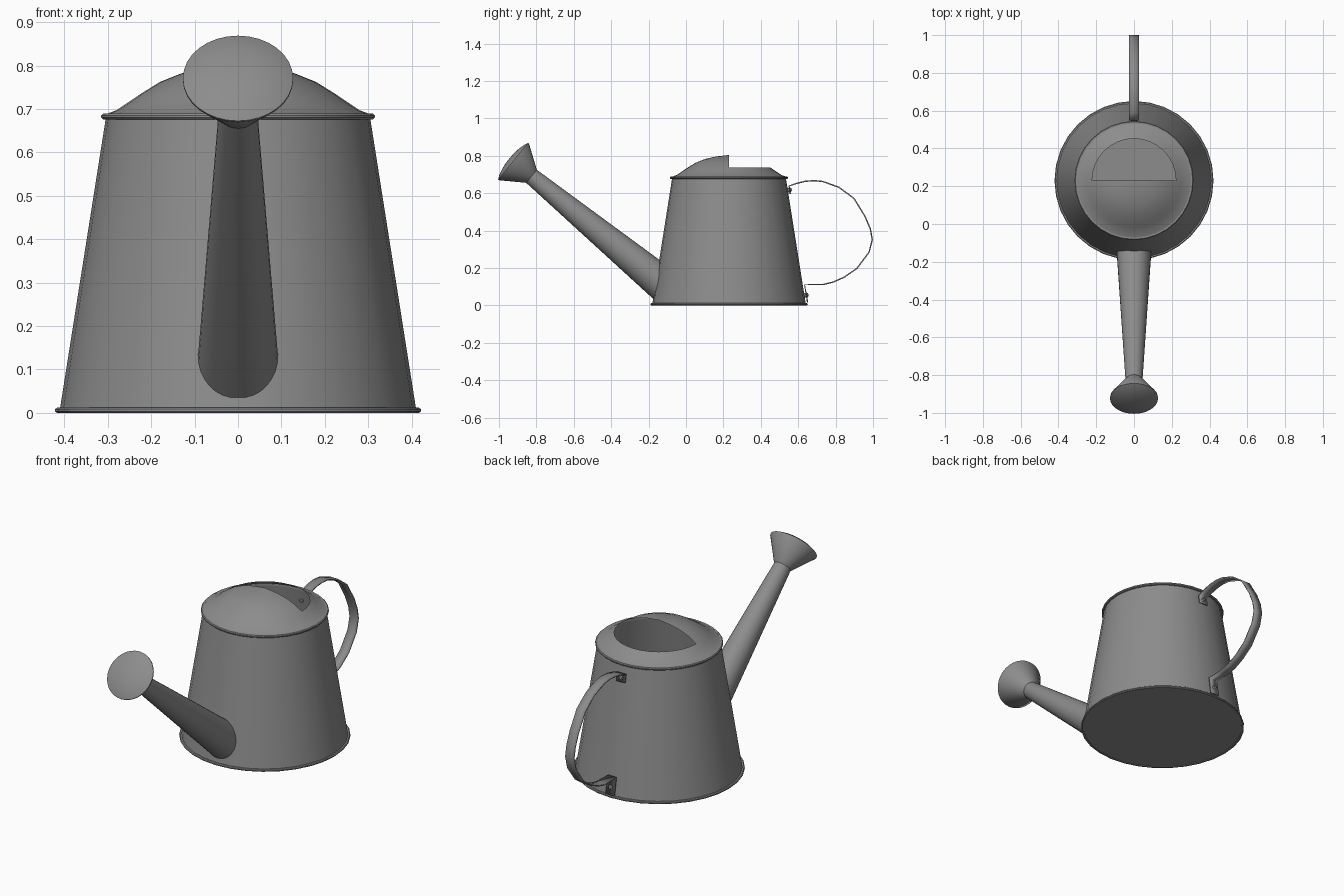
import bpy, bmesh, math
from mathutils import Matrix, Vector

cube = bpy.data.objects.get("Cube")
if cube:
    bpy.data.objects.remove(cube, do_unlink=True)

metal = bpy.data.materials.new("grey metal")
metal.use_nodes = True
GREY = (0.26, 0.265, 0.26, 1)
metal.diffuse_color = GREY
for node in metal.node_tree.nodes:
    if node.type == 'BSDF_PRINCIPLED':
        node.inputs["Base Color"].default_value = GREY

CY = 0.23      # body centre along y
SEG = 32


def body_radius(z):
    return 0.411 - 0.157 * z


def finish(name, bm):
    bmesh.ops.remove_doubles(bm, verts=bm.verts, dist=1e-5)
    mesh = bpy.data.meshes.new(name)
    bm.to_mesh(mesh)
    bm.free()
    mesh.materials.append(metal)
    obj = bpy.data.objects.new(name, mesh)
    bpy.context.collection.objects.link(obj)
    bpy.ops.object.select_all(action='DESELECT')
    obj.select_set(True)
    bpy.context.view_layer.objects.active = obj
    bpy.ops.object.shade_smooth_by_angle(angle=math.radians(35))
    return obj


def lathe(profile, matrix, seg=SEG, closed=False):
    """Turn (radius, height) points about local z; an upward profile faces out."""
    bm = bmesh.new()
    rings = []
    for r, z in profile:
        rings.append([bm.verts.new(matrix @ Vector((r * math.cos(a), r * math.sin(a), z)))
                      for a in (math.tau * j / seg for j in range(seg))])
    if closed:
        rings.append(rings[0])
    for (lo, hi), (r0, r1) in zip(zip(rings, rings[1:]),
                                  zip([p[0] for p in profile], [p[0] for p in profile[1:] + profile[:1]])):
        for j in range(seg):
            k = (j + 1) % seg
            if r0 == 0:
                bm.faces.new((lo[j], hi[k], hi[j]))
            elif r1 == 0:
                bm.faces.new((lo[j], lo[k], hi[j]))
            else:
                bm.faces.new((lo[j], lo[k], hi[k], hi[j]))
    return bm, rings


upright = Matrix.Translation((0, CY, 0))

# Tapered body with closed base
bm, _ = lathe([(0, 0.003), (body_radius(0), 0.003), (body_radius(0.68), 0.68)], upright)
finish("body", bm)

# Rolled rims
for name, r, z, h in (("base_rim", 0.408, 0, 0.012), ("top_rim", 0.302, 0.676, 0.013)):
    ring = [(r, z), (r + 0.009, z), (r + 0.013, z + h * 0.3),
            (r + 0.013, z + h * 0.7), (r + 0.009, z + h), (r, z + h)]
    bm, _ = lathe(ring, upright, closed=True)
    finish(name, bm)

# Domed lid with the rear part left open for filling
OPEN_Z = 0.736
dome = [(0.307, 0.687), (0.28, 0.697), (0.25, 0.717), (0.222, OPEN_Z), (0.18, 0.762),
        (0.13, 0.782), (0.07, 0.796), (0, 0.804)]
bm, _ = lathe(dome, upright)
opening = [f for f in bm.faces
           if f.calc_center_median().y > CY and f.calc_center_median().z > OPEN_Z]
bmesh.ops.delete(bm, geom=opening, context='FACES')
finish("lid", bm)

# Spout: tapered tube whose base follows the body wall
axis = Vector((0, -0.773, 0.634)).normalized()
neck = Vector((0, -0.826, 0.69))
along = Matrix.Translation(neck) @ axis.to_track_quat('Z', 'Y').to_matrix().to_4x4()
bm, rings = lathe([(0.101, -1.05), (0.045, 0)], along)
for low, high in zip(*rings):
    step = (high.co - low.co) / 400
    for _ in range(400):
        if math.hypot(low.co.x, low.co.y - CY) > body_radius(low.co.z) - 0.003:
            break
        low.co += step
finish("spout", bm)

# Flared rose with a gently bulging face
bm, _ = lathe([(0.045, 0), (0.127, 0.122), (0.127, 0.127), (0.105, 0.137),
               (0.07, 0.146), (0.035, 0.151), (0, 0.152)], along)
finish("rose", bm)

# Handle: flat bent strip, folded down at both ends against the wall
path = [(0.558, 0.595), (0.551, 0.638), (0.59, 0.652), (0.636, 0.663), (0.685, 0.667),
        (0.733, 0.662), (0.818, 0.631), (0.898, 0.572), (0.957, 0.476), (0.985, 0.41),
        (0.996, 0.352), (0.979, 0.285), (0.914, 0.198), (0.845, 0.15), (0.785, 0.124),
        (0.735, 0.112), (0.634, 0.11), (0.65, 0.016)]
HALF = 0.026
bm = bmesh.new()
pairs = [[bm.verts.new((x, y, z)) for x in (-HALF, HALF)] for y, z in path]
for (a, b), (c, d) in zip(pairs, pairs[1:]):
    bm.faces.new((a, b, d, c))
strip = finish("handle", bm)
thick = strip.modifiers.new("thickness", 'SOLIDIFY')
thick.thickness = 0.007
thick.offset = 0

# Rivets holding the handle ends
for name, y, z in (("upper_rivet", 0.553, 0.617), ("lower_rivet", 0.642, 0.055)):
    facing = Vector((0, 1, 0.157)).to_track_quat('Z', 'Y').to_matrix().to_4x4()
    bm, _ = lathe([(0.012, -0.012), (0.012, 0.006), (0.008, 0.011), (0, 0.013)],
                  Matrix.Translation((0, y, z)) @ facing, seg=12)
    finish(name, bm)
